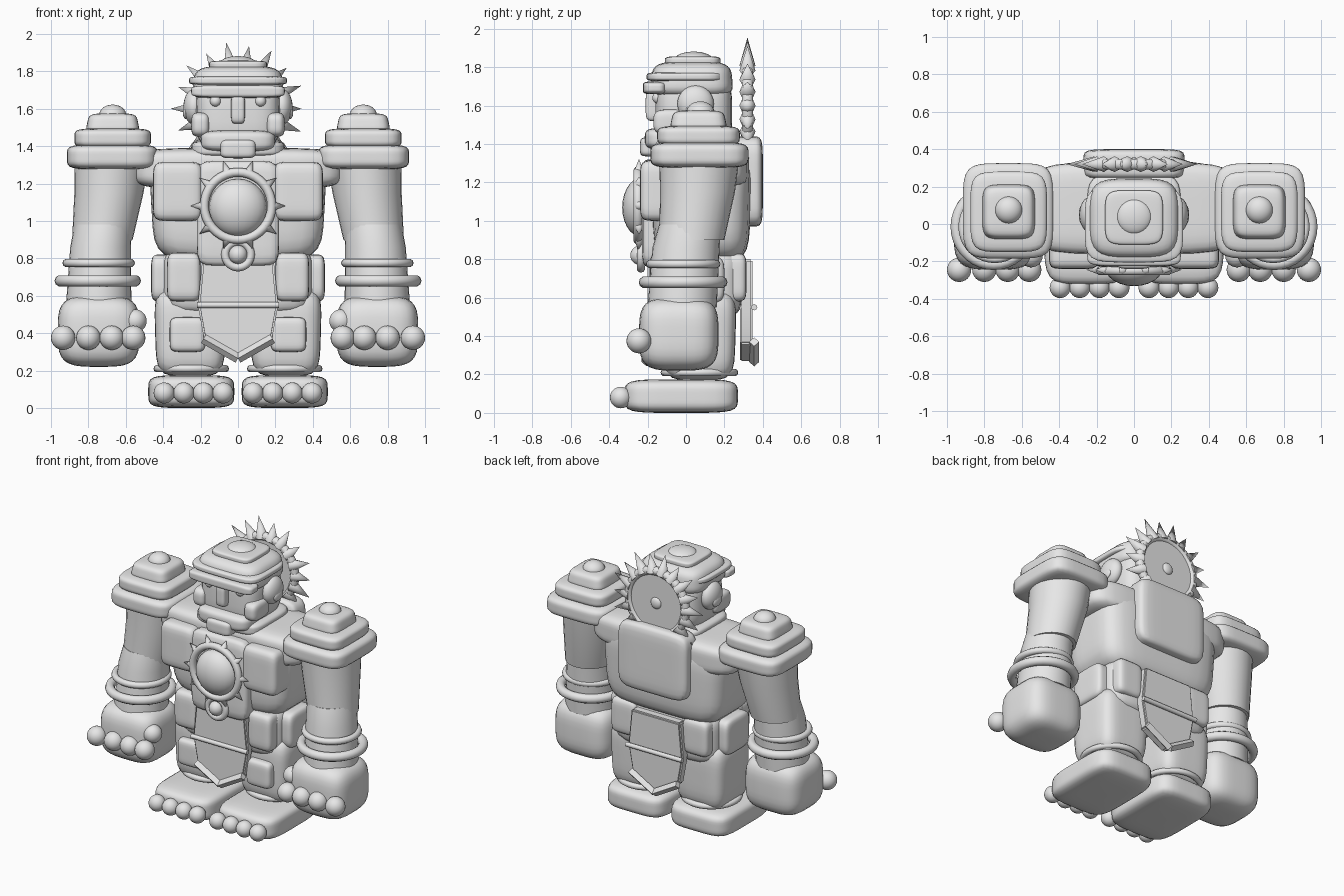
import bpy
import bmesh
from math import sin, cos, pi, radians
from mathutils import Vector, Matrix

cube = bpy.data.objects.get("Cube")
if cube:
    bpy.data.objects.remove(cube, do_unlink=True)

stone = bpy.data.materials.new("stone_grey")
stone.use_nodes = True
stone.diffuse_color = (0.8, 0.8, 0.8, 1)
stone.node_tree.nodes["Principled BSDF"].inputs["Base Color"].default_value = (0.8, 0.8, 0.8, 1)


def finish(name, bm, sharp=40):
    bmesh.ops.recalc_face_normals(bm, faces=bm.faces)
    mesh = bpy.data.meshes.new(name)
    bm.to_mesh(mesh)
    bm.free()
    mesh.materials.append(stone)
    obj = bpy.data.objects.new(name, mesh)
    bpy.context.collection.objects.link(obj)
    bpy.ops.object.select_all(action="DESELECT")
    obj.select_set(True)
    bpy.context.view_layer.objects.active = obj
    bpy.ops.object.shade_smooth_by_angle(angle=radians(sharp))
    return obj


def puff(name, x, y, z, n=6, top=1.0, bottom=1.0):
    """Pillowy box filling the given (low, high) ranges, optionally tapered."""
    bm = bmesh.new()
    bmesh.ops.create_cube(bm, size=2)
    bmesh.ops.subdivide_edges(bm, edges=bm.edges, cuts=9, use_grid_fill=True)
    for v in bm.verts:
        p = v.co / sum(abs(c) ** n for c in v.co) ** (1 / n)
        taper = bottom + (top - bottom) * (p.z + 1) / 2
        p.x *= taper
        p.y *= taper
        v.co = [(lo + hi) / 2 + c * (hi - lo) / 2 for c, (lo, hi) in zip(p, (x, y, z))]
    return finish(name, bm, 80)


def ball(name, center, r, squash=(1, 1, 1)):
    bm = bmesh.new()
    bmesh.ops.create_uvsphere(bm, u_segments=24, v_segments=14, radius=r)
    bmesh.ops.scale(bm, vec=squash, verts=bm.verts)
    bmesh.ops.translate(bm, vec=center, verts=bm.verts)
    return finish(name, bm)


def ring(name, center, major, minor, facing=False):
    """Torus lying flat, or upright facing the front."""
    bm = bmesh.new()
    rows = []
    for i in range(36):
        a = 2 * pi * i / 36
        row = []
        for j in range(10):
            b = 2 * pi * j / 10
            r = major + minor * cos(b)
            p = Vector((r * cos(a), r * sin(a), minor * sin(b)))
            if facing:
                p = Vector((p.x, p.z, p.y))
            row.append(bm.verts.new(p + Vector(center)))
        rows.append(row)
    for i in range(36):
        for j in range(10):
            k, m = (i + 1) % 36, (j + 1) % 10
            bm.faces.new((rows[i][j], rows[k][j], rows[k][m], rows[i][m]))
    return finish(name, bm, 80)


def cone(name, base, tip, r1, r2=0.0, sides=8):
    base, tip = Vector(base), Vector(tip)
    axis = tip - base
    bm = bmesh.new()
    bmesh.ops.create_cone(bm, cap_ends=True, segments=sides, radius1=r1, radius2=r2, depth=axis.length)
    turn = axis.to_track_quat("Z", "Y").to_matrix().to_4x4()
    bmesh.ops.transform(bm, matrix=Matrix.Translation((base + tip) / 2) @ turn, verts=bm.verts)
    return finish(name, bm, 50)


def limb(name, sections):
    """Loft of round sections (x, y, z, rx, ry)."""
    bm = bmesh.new()
    rows = [[bm.verts.new((x + rx * cos(2 * pi * i / 28), y + ry * sin(2 * pi * i / 28), z))
             for i in range(28)] for x, y, z, rx, ry in sections]
    for a, b in zip(rows, rows[1:]):
        for i in range(28):
            j = (i + 1) % 28
            bm.faces.new((a[i], a[j], b[j], b[i]))
    bm.faces.new(rows[0])
    bm.faces.new(rows[-1])
    return finish(name, bm)


def plate(name, outline, y0, y1):
    """Flat panel with a mirrored outline given for the +x half, top to bottom."""
    pts = outline + [(-x, z) for x, z in reversed(outline) if x > 0]
    bm = bmesh.new()
    face = bm.faces.new([bm.verts.new((x, y0, z)) for x, z in pts])
    out = bmesh.ops.extrude_face_region(bm, geom=[face])["geom"]
    bmesh.ops.translate(bm, vec=(0, y1 - y0, 0), verts=[v for v in out if isinstance(v, bmesh.types.BMVert)])
    bmesh.ops.bevel(bm, geom=bm.edges[:], offset=0.01, segments=2, affect="EDGES")
    return finish(name, bm)


def span(s, lo, hi):
    return (lo, hi) if s > 0 else (-hi, -lo)


# Torso
puff("chest", (-0.47, 0.47), (-0.18, 0.34), (0.78, 1.36), 5, 1.02, 0.95)
puff("shoulder_yoke", (-0.56, 0.56), (-0.16, 0.33), (1.17, 1.39), 5)
puff("pelvis", (-0.4, 0.4), (-0.15, 0.29), (0.5, 0.86), 6)
puff("chest_panel", (-0.22, 0.22), (-0.23, -0.05), (0.76, 1.32), 9)
puff("back_pack", (-0.27, 0.27), (0.24, 0.4), (0.97, 1.44), 7)
puff("collar", (-0.25, 0.25), (-0.17, 0.27), (1.34, 1.43), 5)

# Chest medallion and pendant
ball("medallion", (0, -0.23, 1.07), 0.155, (1, 0.66, 1))
ring("medallion_rim", (0, -0.25, 1.08), 0.18, 0.024, True)
for i in range(10):
    a = 2 * pi * (i + 0.5) / 10 + pi / 2
    d = Vector((cos(a), 0, sin(a)))
    c = Vector((0, -0.245, 1.08))
    cone("medallion_spike", c + d * 0.18, c + d * 0.255, 0.028)
ball("pendant", (0, -0.24, 0.82), 0.05)
ring("pendant_rim", (0, -0.235, 0.82), 0.068, 0.022, True)

# Front and back loincloth with trims
for side, y0, y1, yb in (("front", -0.2, -0.14, -0.205), ("back", 0.28, 0.345, 0.355)):
    plate(side + "_loincloth", [(0.19, 0.8), (0.215, 0.55), (0.18, 0.36), (0, 0.265)], y0, y1)
    cone(side + "_trim_bar", (-0.22, yb, 0.55), (0.22, yb, 0.55), 0.016, 0.016)
    for s in (1, -1):
        cone(side + "_trim_edge", (s * 0.185, yb, 0.37), (0, yb, 0.265), 0.026, 0.026, 4)

# Head
puff("head", (-0.225, 0.225), (-0.16, 0.24), (1.38, 1.76), 4)
puff("helmet", (-0.25, 0.25), (-0.19, 0.25), (1.64, 1.83), 4, 0.92, 1.0)
puff("helmet_band", (-0.262, 0.262), (-0.205, 0.2), (1.725, 1.775), 5)
puff("visor", (-0.25, 0.25), (-0.225, -0.1), (1.66, 1.725), 5)
puff("helmet_tier", (-0.155, 0.155), (-0.11, 0.18), (1.81, 1.857), 5)
ball("helmet_knob", (0, 0.04, 1.845), 0.095, (1, 1, 0.38))
puff("nose", (-0.037, 0.037), (-0.21, -0.1), (1.52, 1.68), 5)
puff("jaw", (-0.2, 0.2), (-0.215, 0.05), (1.37, 1.485), 4)
puff("chin", (-0.095, 0.095), (-0.24, -0.1), (1.335, 1.435), 5)

# Sun disc behind the head
sun = Vector((0, 0.32, 1.6))
cone("sun_disc", sun - Vector((0, 0.02, 0)), sun + Vector((0, 0.015, 0)), 0.22, 0.22, 40)
ring("sun_rim", sun, 0.22, 0.03, True)
ball("sun_boss", sun + Vector((0, 0.015, 0)), 0.04, (1, 0.5, 1))
for i in range(18):
    a = radians(100 - 20 * i)
    d = Vector((cos(a), 0, sin(a)))
    tip = 0.36 if i % 2 == 0 else 0.34
    cone("sun_spike", sun + d * 0.21, sun + d * tip, 0.042)

for s in (1, -1):
    p = "left_" if s > 0 else "right_"

    # Face details
    ball(p + "ear", (s * 0.235, 0.05, 1.61), 0.095, (0.6, 1, 1))
    ball(p + "ear_boss", (s * 0.28, 0.05, 1.58), 0.05, (0.3, 1, 0.7))
    puff(p + "cheek", span(s, 0.15, 0.25), (-0.17, 0.02), (1.45, 1.58), 3.5)
    ball(p + "eye", (s * 0.12, -0.145, 1.64), 0.03)

    # Chest and waist armour
    puff(p + "pectoral", span(s, 0.19, 0.455), (-0.24, 0.0), (1.0, 1.315), 7)
    puff(p + "front_belt_pad", span(s, 0.2, 0.38), (-0.19, 0.0), (0.57, 0.83), 6)
    puff(p + "side_belt_pad", span(s, 0.35, 0.465), (-0.07, 0.2), (0.57, 0.82), 5)
    puff(p + "back_belt_pad", span(s, 0.18, 0.38), (0.15, 0.315), (0.58, 0.83), 6)

    # Stepped shoulder guard
    puff(p + "shoulder_base", span(s, 0.43, 0.915), (-0.185, 0.325), (1.275, 1.41), 5)
    puff(p + "shoulder_middle", span(s, 0.465, 0.875), (-0.15, 0.28), (1.39, 1.495), 5)
    puff(p + "shoulder_top", span(s, 0.53, 0.81), (-0.08, 0.21), (1.47, 1.575), 5, 0.9, 1.05)
    ball(p + "shoulder_knob", (s * 0.67, 0.075, 1.565), 0.073, (1, 1, 0.78))

    # Arm with bracelets
    limb(p + "upper_arm", [(s * 0.675, 0.07, 1.34, 0.2, 0.21), (s * 0.69, 0.06, 1.15, 0.185, 0.195),
                           (s * 0.725, 0.03, 0.9, 0.162, 0.17)])
    limb(p + "forearm", [(s * 0.72, 0.02, 0.98, 0.155, 0.16), (s * 0.735, 0.0, 0.86, 0.162, 0.175),
                         (s * 0.745, -0.02, 0.55, 0.175, 0.18)])
    ring(p + "upper_bracelet", (s * 0.745, -0.015, 0.775), 0.172, 0.022)
    ring(p + "lower_bracelet", (s * 0.75, -0.015, 0.68), 0.2, 0.031)

    # Fist
    puff(p + "fist", span(s, 0.515, 0.975), (-0.255, 0.18), (0.22, 0.6), 3.8, 0.95, 0.95)
    for x in (0.56, 0.675, 0.8, 0.935):
        ball(p + "knuckle", (s * x, -0.245, 0.375), 0.065)
    ball(p + "thumb", (s * 0.55, -0.17, 0.465), 0.062)

    # Leg and foot
    puff(p + "leg", span(s, 0.06, 0.45), (-0.13, 0.265), (0.17, 0.64), 5, 1.0, 0.93)
    puff(p + "knee_pad", span(s, 0.175, 0.365), (-0.175, -0.03), (0.3, 0.485), 6)
    ring(p + "anklet", (s * 0.25, 0.07, 0.21), 0.182, 0.02)
    puff(p + "foot", span(s, 0.02, 0.48), (-0.32, 0.27), (0.0, 0.175), 5)
    for x in (0.08, 0.185, 0.29, 0.395):
        ball(p + "toe", (s * x, -0.34, 0.08), 0.056)
